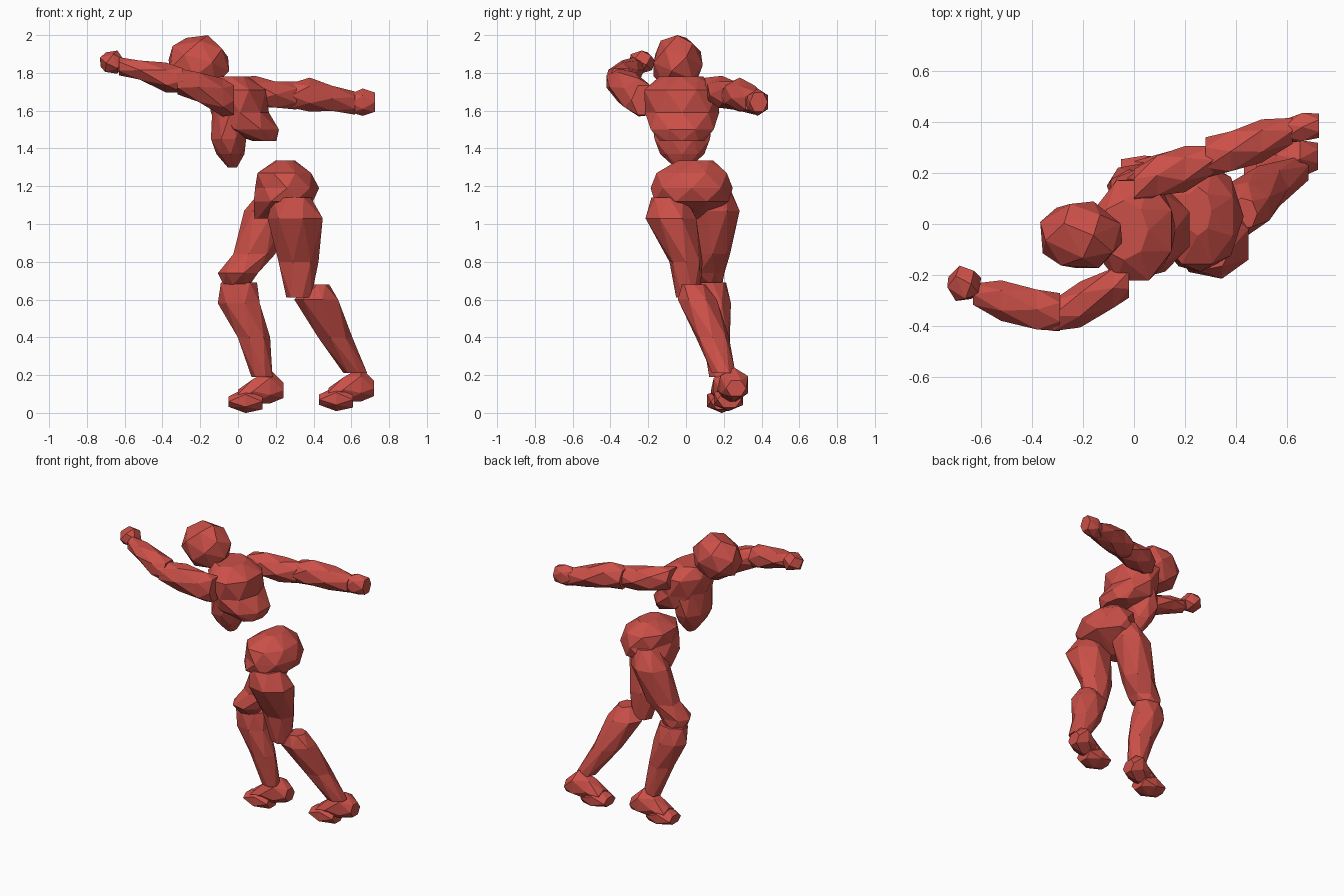
import bpy, bmesh, math
from mathutils import Vector

red = bpy.data.materials.new("red")
red.diffuse_color = (0.6, 0.08, 0.065, 1)


def finish(name, bm):
    bmesh.ops.recalc_face_normals(bm, faces=bm.faces)
    me = bpy.data.meshes.new(name)
    bm.to_mesh(me)
    bm.free()
    me.materials.append(red)
    ob = bpy.data.objects.new(name, me)
    bpy.context.collection.objects.link(ob)
    return ob


def loft(name, axis, rings, n=7, offset=(0, 0, 0), grow=1.06):
    """Faceted body part: rings of (x, y, z, ra, rb) across the given axis, joined by triangles."""
    bm = bmesh.new()
    loops = []
    for k, (x, y, z, ra, rb) in enumerate(rings):
        loop = []
        for i in range(n):
            # every ring is turned half a step, so the bands are zigzag triangles
            a = 2 * math.pi * (i + 0.5 * (k % 2)) / n
            u, v = ra * grow * math.cos(a), rb * grow * math.sin(a)
            d = (u, v, 0) if axis == "z" else (0, u, v)
            loop.append(bm.verts.new(Vector((x, y, z)) + Vector(d) + Vector(offset)))
        loops.append(loop)
    for k, (a, b) in enumerate(zip(loops, loops[1:])):
        if k % 2:
            a, b = b, a
        for i in range(n):
            j = (i + 1) % n
            bm.faces.new((a[i], a[j], b[i]))
            bm.faces.new((a[j], b[j], b[i]))
    bm.faces.new(loops[0])
    bm.faces.new(loops[-1])
    return finish(name, bm)


def blob(name, centre, radii, n=22):
    """Irregular faceted ball: hull of evenly spread points."""
    bm = bmesh.new()
    for i in range(n):
        t = 1 - 2 * (i + 0.5) / n
        r, a = math.sqrt(1 - t * t), i * 2.39996
        d = (r * math.cos(a), r * math.sin(a), t)
        bm.verts.new([c + q * s for c, q, s in zip(centre, d, radii)])
    bmesh.ops.convex_hull(bm, input=bm.verts)
    return finish(name, bm)


# head and torso
blob("head", (-0.21, -0.045, 1.847), (0.172, 0.14, 0.160))
loft("chest", "z", [
    (-0.04, -0.025, 1.78, 0.09, 0.11), (-0.005, -0.025, 1.71, 0.155, 0.20),
    (0.01, -0.02, 1.59, 0.145, 0.185), (0.055, -0.02, 1.50, 0.165, 0.17),
    (0.14, -0.02, 1.44, 0.06, 0.11)], 8)
loft("belly", "z", [
    (-0.03, -0.02, 1.62, 0.10, 0.16), (-0.05, -0.02, 1.45, 0.095, 0.15),
    (-0.04, -0.02, 1.37, 0.07, 0.11), (-0.03, -0.02, 1.30, 0.025, 0.04)], 8)
loft("pelvis", "z", [
    (0.25, 0.05, 1.335, 0.05, 0.09), (0.245, 0.03, 1.27, 0.145, 0.19),
    (0.26, 0.03, 1.19, 0.16, 0.205), (0.24, 0.03, 1.12, 0.16, 0.20),
    (0.15, 0.04, 1.03, 0.06, 0.06)], 8)

# left leg
loft("left_thigh", "z", [
    (0.28, -0.09, 1.14, 0.10, 0.09), (0.31, -0.08, 1.03, 0.145, 0.13),
    (0.315, 0.00, 0.80, 0.105, 0.085), (0.325, 0.01, 0.61, 0.065, 0.06)])
loft("left_shin", "z", [
    (0.43, 0.04, 0.68, 0.05, 0.06), (0.42, 0.06, 0.60, 0.115, 0.10),
    (0.51, 0.14, 0.40, 0.09, 0.085), (0.625, 0.20, 0.21, 0.062, 0.06)])

# right leg
loft("right_thigh", "z", [
    (0.20, 0.16, 1.19, 0.07, 0.07), (0.16, 0.165, 1.07, 0.12, 0.115),
    (0.08, 0.14, 0.84, 0.11, 0.09), (0.005, 0.11, 0.74, 0.105, 0.09),
    (-0.01, 0.13, 0.68, 0.07, 0.06)])
loft("right_shin", "z", [
    (0.00, 0.14, 0.69, 0.095, 0.07), (0.01, 0.15, 0.58, 0.11, 0.085),
    (0.08, 0.16, 0.40, 0.085, 0.07), (0.13, 0.18, 0.19, 0.055, 0.055)])

# feet, pointing to -x: heel piece and toe piece
heel = [(0.24, 0.23, 0.12, 0.05, 0.045), (0.17, 0.22, 0.14, 0.08, 0.085),
        (0.08, 0.20, 0.115, 0.065, 0.07), (0.00, 0.19, 0.075, 0.06, 0.045)]
toes = [(0.13, 0.195, 0.06, 0.06, 0.045), (0.04, 0.19, 0.065, 0.085, 0.062),
        (-0.05, 0.19, 0.06, 0.06, 0.03)]
for side, off in (("right", (0, 0, 0)), ("left", (0.48, 0.035, 0.01))):
    loft(side + "_heel", "x", heel, 6, off)
    loft(side + "_toes", "x", toes, 6, off)

# left arm, reaching forward
loft("left_upper_arm", "x", [
    (-0.02, -0.22, 1.655, 0.065, 0.085), (-0.08, -0.25, 1.67, 0.085, 0.095),
    (-0.21, -0.315, 1.725, 0.085, 0.085), (-0.32, -0.36, 1.755, 0.065, 0.065)], 6)
loft("left_forearm", "x", [
    (-0.29, -0.345, 1.76, 0.07, 0.07), (-0.38, -0.335, 1.775, 0.085, 0.075),
    (-0.52, -0.30, 1.815, 0.075, 0.055), (-0.63, -0.275, 1.835, 0.045, 0.045)], 6)
blob("left_hand", (-0.665, -0.235, 1.857), (0.072, 0.075, 0.066), 14)

# right arm, reaching back
loft("right_upper_arm", "x", [
    (0.00, 0.14, 1.71, 0.07, 0.07), (0.09, 0.19, 1.70, 0.085, 0.08),
    (0.20, 0.215, 1.685, 0.085, 0.075), (0.31, 0.25, 1.68, 0.06, 0.07)], 6)
loft("right_forearm", "x", [
    (0.28, 0.26, 1.68, 0.075, 0.07), (0.38, 0.285, 1.685, 0.085, 0.085),
    (0.50, 0.325, 1.665, 0.08, 0.072), (0.62, 0.365, 1.64, 0.055, 0.058)], 6)
loft("right_hand", "x", [
    (0.60, 0.365, 1.64, 0.045, 0.055), (0.66, 0.38, 1.645, 0.06, 0.068),
    (0.725, 0.385, 1.645, 0.045, 0.055)], 6)
